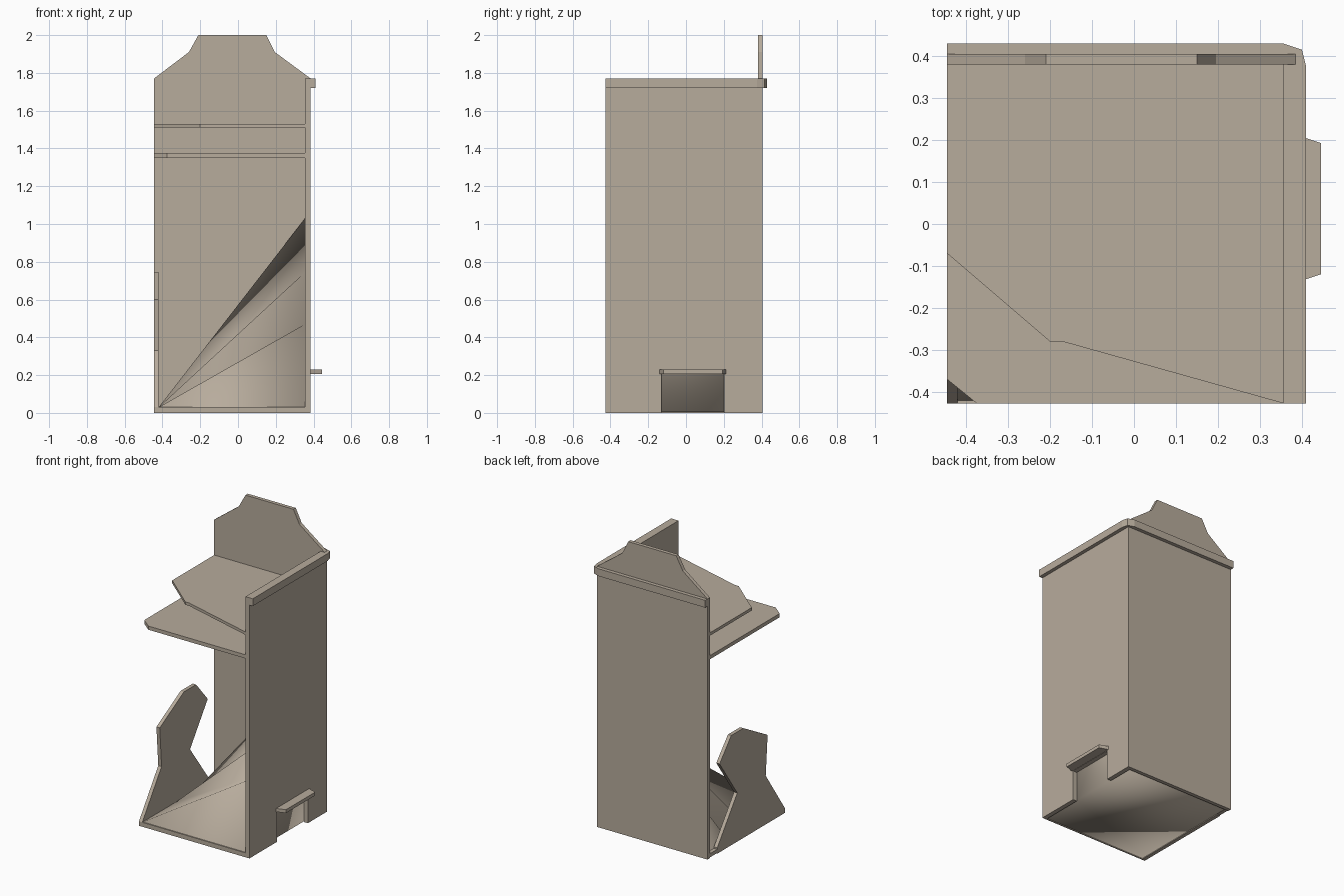
import bpy, bmesh
from mathutils import Vector

if "Cube" in bpy.data.objects:
    bpy.data.objects.remove(bpy.data.objects["Cube"])

brown = bpy.data.materials.new("brown_paint")
brown.diffuse_color = (0.475, 0.411, 0.334, 1)
brown.use_nodes = True
brown.node_tree.nodes["Principled BSDF"].inputs["Base Color"].default_value = brown.diffuse_color


def mesh_object(name, bm):
    bmesh.ops.recalc_face_normals(bm, faces=bm.faces)
    mesh = bpy.data.meshes.new(name)
    bm.to_mesh(mesh)
    bm.free()
    mesh.materials.append(brown)
    obj = bpy.data.objects.new(name, mesh)
    bpy.context.collection.objects.link(obj)
    return obj


def board(name, outline, axis, start, end):
    """Flat board: 2D outline extruded along an axis from start to end."""
    place = {'x': lambda a, b, d: (d, a, b),
             'y': lambda a, b, d: (a, d, b),
             'z': lambda a, b, d: (a, b, d)}[axis]
    bm = bmesh.new()
    face = bm.faces.new([bm.verts.new(place(a, b, start)) for a, b in outline])
    ext = bmesh.ops.extrude_face_region(bm, geom=[face])
    moved = [g for g in ext['geom'] if isinstance(g, bmesh.types.BMVert)]
    bmesh.ops.translate(bm, verts=moved, vec=Vector(place(0, 0, end - start)))
    return mesh_object(name, bm)


def rect(a0, a1, b0, b1):
    return [(a0, b0), (a1, b0), (a1, b1), (a0, b1)]


LEFT, INNER, RIGHT = -0.445, 0.355, 0.385
FRONT, BACK_IN, BACK = -0.427, 0.38, 0.405

# Back wall with stepped crest
board("back_wall", [(LEFT, 0), (RIGHT, 0), (RIGHT, 1.77), (0.195, 1.91), (0.15, 2.0),
                    (-0.21, 2.0), (-0.26, 1.91), (LEFT, 1.77)], 'y', BACK_IN, BACK)

# Side wall with low hatch opening
board("right_wall", [(FRONT, 0), (-0.13, 0), (-0.13, 0.205), (0.2, 0.205), (0.2, 0),
                     (BACK_IN, 0), (BACK_IN, 1.77), (FRONT, 1.77)], 'x', INNER, RIGHT)

# Ledge over the hatch
board("hatch_ledge", [(RIGHT, -0.14), (0.445, -0.12), (0.445, 0.193), (RIGHT, 0.213)],
      'z', 0.207, 0.23)

# Trim around the outside of the top edge
board("top_trim", [(RIGHT, FRONT), (0.41, FRONT), (0.41, 0.375), (0.40, 0.415), (INNER, 0.43),
                   (LEFT, 0.43), (LEFT, BACK), (RIGHT, BACK)], 'z', 1.72, 1.77)

# Two shelves
board("upper_shelf", [(INNER, FRONT), (INNER, BACK_IN), (LEFT, BACK_IN), (LEFT, -0.07),
                      (-0.20, -0.28), (-0.17, -0.28)], 'z', 1.51, 1.53)
board("lower_shelf", [(INNER, FRONT), (INNER, BACK_IN), (LEFT, BACK_IN), (LEFT, -0.37),
                      (-0.375, FRONT)], 'z', 1.35, 1.375)

# Low shaped side panel
board("left_panel", [(FRONT, 0), (0.30, 0), (0.30, 0.04), (0.085, 0.33), (0.275, 0.60),
                     (0.15, 0.745), (0.02, 0.745), (-0.24, 0.60), (-0.22, 0.33),
                     (FRONT, 0.03)], 'x', LEFT, -0.42)

# Floor corner behind the side panel and front lip
board("floor_back_corner", rect(LEFT, -0.42, 0.30, BACK_IN), 'z', 0.005, 0.03)
board("front_lip", rect(-0.42, INNER, 0, 0.03), 'y', FRONT, -0.42)

# Solid twisted ramp rising toward the back right corner, softly shaded
bm = bmesh.new()
rows = []
for t in (0, 0.44, 0.715, 1):
    y = -0.42 + (BACK_IN + 0.42) * t
    rows.append([bm.verts.new((-0.42, y, 0.03)), bm.verts.new((INNER, y, 0.03 + t))])
base = [bm.verts.new((x, y, 0.005)) for x, y in rect(-0.42, INNER, -0.42, BACK_IN)]
for (a, b), (c, d) in zip(rows, rows[1:]):
    bm.faces.new((a, b, d, c))
left, right = zip(*rows)
bm.faces.new(base)
bm.faces.new((*right, base[2], base[1]))
bm.faces.new((*left, base[3], base[0]))
bm.faces.new((left[0], right[0], base[1], base[0]))
bm.faces.new((left[-1], right[-1], base[2], base[3]))
for f in bm.faces:
    # the hatch side stays flat, the top and underside blend
    f.smooth = True
mesh_object("ramp", bm)
